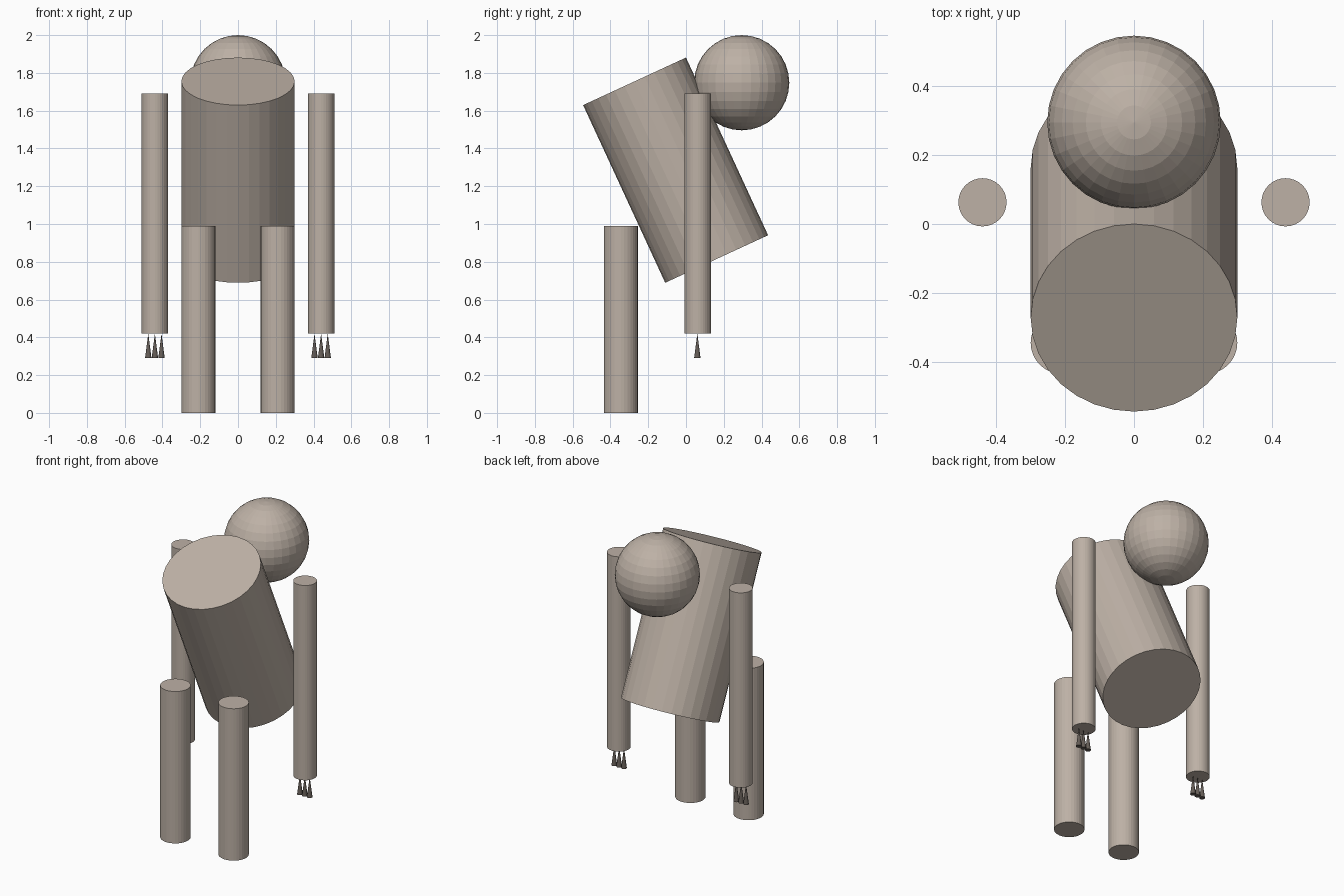
import bpy
import math

if "Cube" in bpy.data.objects:
    bpy.data.objects.remove(bpy.data.objects["Cube"])


def make_material(name, rgb):
    mat = bpy.data.materials.new(name)
    mat.diffuse_color = (*rgb, 1.0)
    mat.use_nodes = True
    mat.node_tree.nodes["Principled BSDF"].inputs["Base Color"].default_value = mat.diffuse_color
    return mat


skin = make_material("warm_grey", (0.51, 0.44, 0.38))
claw_dark = make_material("dark_grey_brown", (0.13, 0.11, 0.095))


def finish(name, mat):
    obj = bpy.context.object
    obj.name = name
    obj.data.materials.append(mat)
    return obj


def cylinder(name, radius, depth, location, tilt=0.0):
    bpy.ops.mesh.primitive_cylinder_add(vertices=32, radius=radius, depth=depth,
                                        location=location, rotation=(tilt, 0, 0))
    return finish(name, skin)


# Tilted barrel torso
cylinder("torso", 0.30, 1.036, (0, -0.055, 1.285), math.radians(24.8))

# Faceted ball head behind the torso
bpy.ops.mesh.primitive_uv_sphere_add(segments=32, ring_count=16, radius=0.252,
                                     location=(0, 0.295, 1.748))
finish("head", skin)

for side, label in ((-1, "left"), (1, "right")):
    # Leg and arm
    cylinder(f"{label}_leg", 0.09, 0.99, (side * 0.21, -0.345, 0.495))
    cylinder(f"{label}_arm", 0.07, 1.27, (side * 0.44, 0.063, 1.055))

    # Three claws, narrow at the wrist and wide at the tip
    for i in range(3):
        x = side * 0.44 + (i - 1) * 0.035
        bpy.ops.mesh.primitive_cone_add(vertices=32, radius1=0.017, radius2=0,
                                        depth=0.13, location=(x, 0.06, 0.355))
        finish(f"{label}_claw_{i + 1}", claw_dark)
